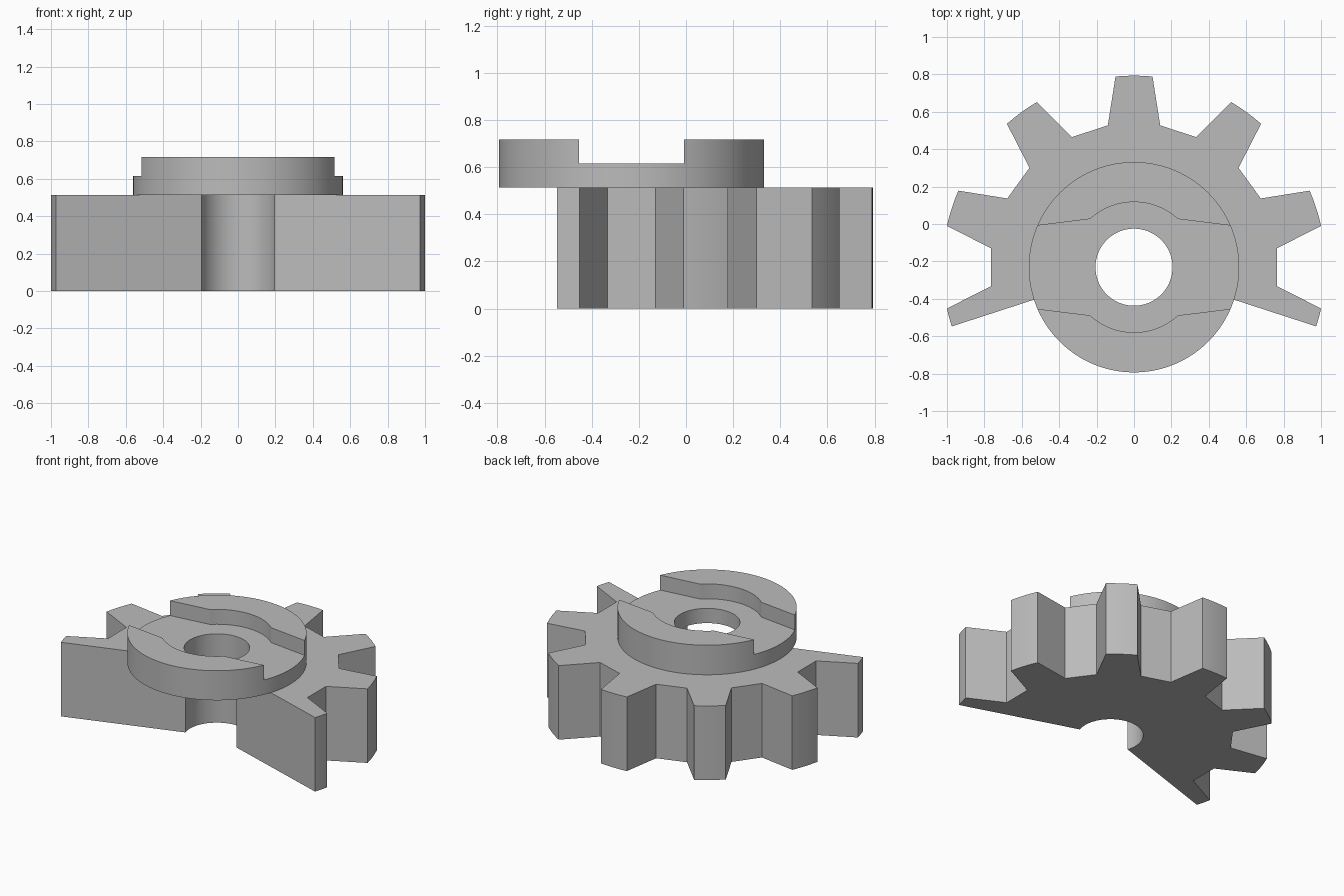
import bpy
import bmesh
from math import sin, cos, radians

cube = bpy.data.objects.get("Cube")
if cube:
    bpy.data.objects.remove(cube, do_unlink=True)

AXIS_Y = -0.231                       # shared axis of gear and hub
BORE_R, HUB_R, TIP_R, ROOT_R = 0.206, 0.5625, 1.0241, 0.771
GEAR_TOP, SLOT_FLOOR, HUB_TOP = 0.513, 0.615, 0.718
PITCH, TIP_HALF, ROOT_HALF = 36, 5.55, 10.46

grey = bpy.data.materials.new("plain grey")
grey.use_nodes = True
grey.diffuse_color = (0.5, 0.5, 0.5, 1)
grey.node_tree.nodes["Principled BSDF"].inputs["Base Color"].default_value = (0.5, 0.5, 0.5, 1)


def polar(radius, angle):
    return radius * cos(radians(angle)), radius * sin(radians(angle))


def arc(radius, start, end, steps):
    return [polar(radius, start + (end - start) * i / steps) for i in range(steps + 1)]


def prism(name, outline, bottom, top):
    """Extrude a closed outline, given relative to the axis, into a solid."""
    bm = bmesh.new()
    face = bm.faces.new([bm.verts.new((x, y + AXIS_Y, bottom)) for x, y in outline])
    grown = bmesh.ops.extrude_face_region(bm, geom=[face])["geom"]
    bmesh.ops.translate(bm, vec=(0, 0, top - bottom),
                        verts=[v for v in grown if isinstance(v, bmesh.types.BMVert)])
    bmesh.ops.recalc_face_normals(bm, faces=bm.faces)
    mesh = bpy.data.meshes.new(name)
    bm.to_mesh(mesh)
    bm.free()
    mesh.materials.append(grey)
    obj = bpy.data.objects.new(name, mesh)
    bpy.context.collection.objects.link(obj)
    return obj


def select(obj):
    bpy.ops.object.select_all(action="DESELECT")
    obj.select_set(True)
    bpy.context.view_layer.objects.active = obj


def cut(obj, cutter):
    select(obj)
    mod = obj.modifiers.new("cut", "BOOLEAN")
    mod.operation, mod.solver, mod.object = "DIFFERENCE", "EXACT", cutter
    bpy.ops.object.modifier_apply(modifier=mod.name)
    bpy.data.objects.remove(cutter, do_unlink=True)


# Gear sector: five whole teeth with a half tooth at each end
first, last = -PITCH / 2, 180 + PITCH / 2
outline = arc(TIP_R, first, first + TIP_HALF, 4) + [polar(ROOT_R, first + ROOT_HALF)]
for i in range(1, 6):
    middle = first + i * PITCH
    outline.append(polar(ROOT_R, middle - ROOT_HALF))
    outline += arc(TIP_R, middle - TIP_HALF, middle + TIP_HALF, 8)
    outline.append(polar(ROOT_R, middle + ROOT_HALF))
outline.append(polar(ROOT_R, last - ROOT_HALF))
outline += arc(TIP_R, last - TIP_HALF, last, 4)
outline += arc(BORE_R, last, first, 58)
gear = prism("gear_sector", outline, 0, GEAR_TOP)

# Round hub with a bore and a cross slot that widens around the bore
hub = prism("slotted_hub", arc(HUB_R, 0, 360, 96)[:-1], GEAR_TOP, HUB_TOP)
cut(hub, prism("bore_cutter", arc(BORE_R, 0, 360, 96)[:-1], GEAR_TOP - 0.2, HUB_TOP + 0.2))
half_slot = [(0.65, 0.206)] + arc(0.3485, 47.7, 132.3, 24) + [(-0.65, 0.206)]
slot = half_slot + [(-x, -y) for x, y in half_slot]
cut(hub, prism("slot_cutter", slot, SLOT_FLOOR, HUB_TOP + 0.2))

for part in (gear, hub):
    select(part)
    bpy.ops.object.shade_smooth_by_angle(angle=radians(20))
